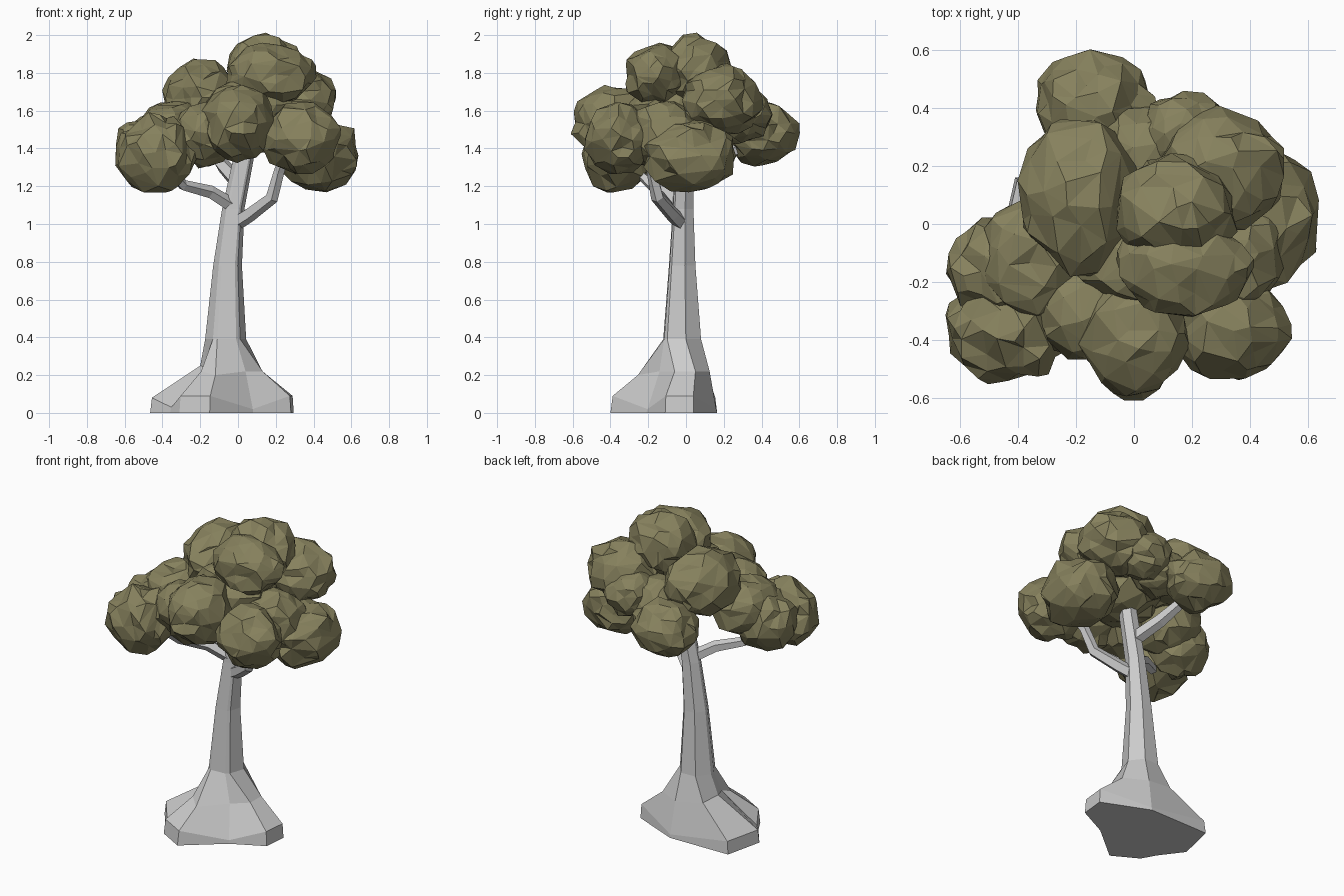
import bpy, bmesh, math, random
from mathutils import Vector, noise

if "Cube" in bpy.data.objects:
    bpy.data.objects.remove(bpy.data.objects["Cube"])

random.seed(4)
leaf = bpy.data.materials.new("leaf_olive")
leaf.diffuse_color = (0.24, 0.22, 0.11, 1)
leaf.use_nodes = True
leaf.node_tree.nodes["Principled BSDF"].inputs["Base Color"].default_value = leaf.diffuse_color


def add_object(name, bm, mat=None):
    bmesh.ops.recalc_face_normals(bm, faces=bm.faces)
    me = bpy.data.meshes.new(name)
    bm.to_mesh(me)
    bm.free()
    ob = bpy.data.objects.new(name, me)
    bpy.context.collection.objects.link(ob)
    if mat:
        me.materials.append(mat)
    return ob


def loft(name, rings):
    bm = bmesh.new()
    vs = [[bm.verts.new(p) for p in r] for r in rings]
    n = len(rings[0])
    for a, b in zip(vs, vs[1:]):
        for i in range(n):
            j = (i + 1) % n
            bm.faces.new((a[i], a[j], b[j], b[i]))
    bm.faces.new(vs[0][::-1])
    bm.faces.new(vs[-1])
    return add_object(name, bm)


# trunk: three blunt roots blending into a leaning stem; rim is high only at root tips
foot = [(.295, .04, .09), (0, .165, .02), (-.41, .16, .08), (-.465, -.08, .08), (-.36, -.22, .03),
        (-.31, -.31, .09), (-.15, -.40, .09), (.08, -.21, .02), (.28, -.11, .09)]
shoulder = [(.13, .05, .22), (-.01, .125, .22), (-.19, .10, .25), (-.20, -.04, .25),
            (-.17, -.12, .24), (-.195, -.18, .22), (-.12, -.255, .2),
            (.04, -.14, .22), (.13, -.06, .22)]
rings = [[(x, y, 0) for x, y, z in foot],
         [(x * .98, y * .97, z) for x, y, z in foot],
         shoulder]
angles = [10, 65, 120, 172, 188, 232, 246, 300, 314]
for x, y, z, r in [(-.065, -.02, .39, .11), (-.055, -.02, .78, .077),
                   (-.025, -.015, 1.08, .06), (.03, -.01, 1.35, .055),
                   (.06, -.01, 1.6, .04)]:
    rings.append([(x + r * math.cos(math.radians(a)), y + r * math.sin(math.radians(a)), z)
                  for a in angles])
loft("trunk", rings)


# branches: tapered five-sided tubes along short paths
def branch(name, path, radii):
    pts = [Vector(p) for p in path]
    out = []
    for i, p in enumerate(pts):
        d = (pts[min(i + 1, len(pts) - 1)] - pts[max(i - 1, 0)]).normalized()
        q = d.to_track_quat('Z', 'Y')
        out.append([p + q @ Vector((math.cos(k * math.tau / 5), math.sin(k * math.tau / 5), 0)) * radii[i]
                    for k in range(5)])
    loft(name, out)


branch("branch_right", [(-.02, -.02, 1.0), (.06, -.07, 1.05), (.18, -.15, 1.14), (.22, -.18, 1.28), (.27, -.25, 1.42)],
       [.042, .04, .036, .03, .022])
branch("branch_left", [(-.02, -.02, 1.09), (-.15, -.09, 1.17), (-.29, -.18, 1.205), (-.38, -.28, 1.3)],
       [.04, .036, .03, .022])
branch("branch_back", [(0, 0, 1.22), (-.08, .14, 1.31), (-.15, .3, 1.42)], [.044, .04, .03])

# crown: lumpy faceted leaf clumps (centre, radii)
clumps = [
    ((-.43, -.36, 1.37), (.21, .18, .20)), ((-.46, -.15, 1.40), (.18, .17, .18)),
    ((-.34, -.11, 1.48), (.19, .20, .17)), ((-.16, -.29, 1.48), (.18, .17, .17)),
    ((.00, -.38, 1.54), (.19, .21, .20)), ((.33, -.36, 1.45), (.20, .17, .18)),
    ((.33, -.10, 1.46), (.19, .19, .19)), ((.43, .03, 1.36), (.21, .24, .19)),
    ((.17, -.15, 1.79), (.22, .17, .16)), ((.14, .04, 1.81), (.20, .19, .18)),
    ((.30, .19, 1.66), (.21, .21, .18)), ((.17, .30, 1.58), (.15, .15, .14)),
    ((-.19, .10, 1.67), (.20, .27, .19)), ((-.14, .41, 1.48), (.20, .18, .16)),
    ((.04, -.08, 1.57), (.25, .24, .20)), ((.02, .24, 1.56), (.17, .16, .14)),
]
for n, (c, r) in enumerate(clumps):
    bm = bmesh.new()
    bmesh.ops.create_icosphere(bm, subdivisions=3, radius=1)
    off = Vector((n * 7.3, n * 3.1, n * 5.7))
    for v in bm.verts:
        k = 1.01 + .2 * noise.noise(v.co * 2.1 + off) + random.uniform(-.035, .035)
        v.co = Vector((v.co[i] * k * r[i] + c[i] for i in range(3)))
    ob = add_object("leaf_clump_%02d" % (n + 1), bm, leaf)
    dec = ob.modifiers.new("facets", 'DECIMATE')
    dec.ratio = .5
